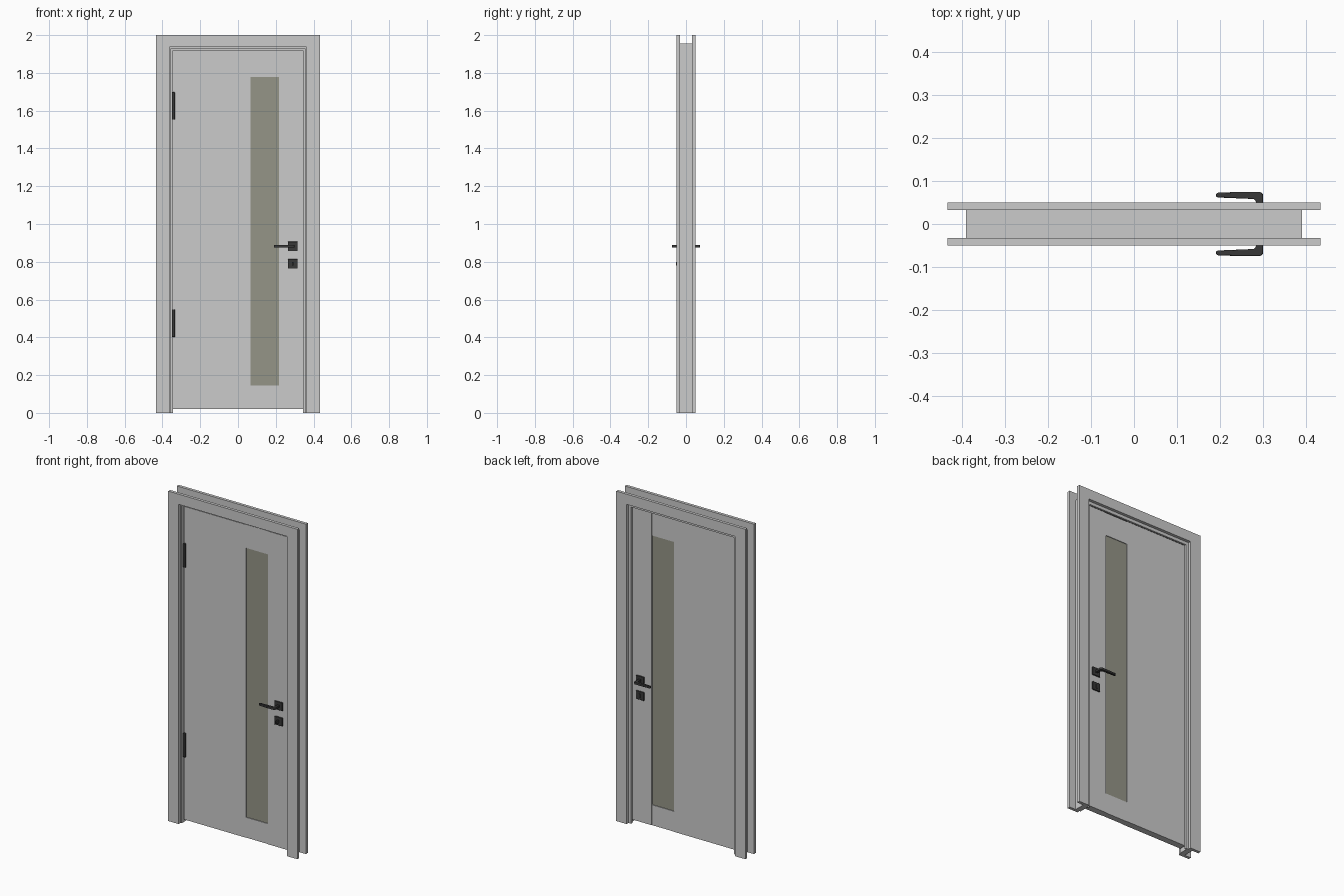
import bpy, bmesh, math
from mathutils import Vector

if "Cube" in bpy.data.objects:
    bpy.data.objects.remove(bpy.data.objects["Cube"])


def mat(name, rgb):
    m = bpy.data.materials.new(name)
    m.diffuse_color = (*rgb, 1)
    m.use_nodes = True
    m.node_tree.nodes["Principled BSDF"].inputs["Base Color"].default_value = m.diffuse_color
    return m


GREY = mat("painted grey", (0.60, 0.60, 0.60))
GLASS = mat("smoked glass", (0.30, 0.30, 0.245))
BLACK = mat("black metal", (0.04, 0.04, 0.04))


def finish(name, bm, material, bevel=0, segs=2):
    bmesh.ops.recalc_face_normals(bm, faces=bm.faces)
    me = bpy.data.meshes.new(name)
    bm.to_mesh(me)
    bm.free()
    me.materials.append(material)
    ob = bpy.data.objects.new(name, me)
    bpy.context.collection.objects.link(ob)
    if bevel:
        b = ob.modifiers.new("bevel", "BEVEL")
        b.width, b.segments, b.limit_method = bevel, segs, 'ANGLE'
    return ob


def box(name, x, y, z, material, bevel=0):
    bm = bmesh.new()
    bmesh.ops.create_cube(bm, size=1)
    for v in bm.verts:
        v.co = Vector([(a[0] + a[1]) / 2 + c * (a[1] - a[0]) for a, c in zip((x, y, z), v.co)])
    return finish(name, bm, material, bevel)


def prism(name, pts, axis, a, b, material, bevel=0):
    """Extrude a 2D outline along y (points are x,z) or z (points are x,y)."""
    bm = bmesh.new()
    put = (lambda p: (p[0], a, p[1])) if axis == 'y' else (lambda p: (p[0], p[1], a))
    f = bm.faces.new([bm.verts.new(put(p)) for p in pts])
    r = bmesh.ops.extrude_face_region(bm, geom=[f])
    d = (0, b - a, 0) if axis == 'y' else (0, 0, b - a)
    bmesh.ops.translate(bm, vec=d, verts=[v for v in r['geom'] if isinstance(v, bmesh.types.BMVert)])
    return finish(name, bm, material, bevel)


def arch(name, xo, zo, xi, zi, y0, y1):
    """U-shaped frame, open at the floor."""
    pts = [(-xo, 0), (-xo, zo), (xo, zo), (xo, 0), (xi, 0), (xi, zi), (-xi, zi), (-xi, 0)]
    return prism(name, pts, 'y', y0, y1, GREY)


# Frame: casings on both faces, jamb lining and door stop
arch("front_casing", 0.433, 2.0, 0.363, 1.938, -0.05, -0.032)
arch("back_casing", 0.433, 2.0, 0.363, 1.938, 0.032, 0.05)
arch("jamb", 0.39, 1.955, 0.356, 1.930, -0.032, 0.032)
arch("door_stop", 0.356, 1.930, 0.345, 1.919, 0.021, 0.032)

# Door leaf: two side panels, rails above and below the glass
F, B = -0.02, 0.02
Z0, Z1 = 0.021, 1.919
box("hinge_side_panel", (-0.348, 0.066), (F, B), (Z0, Z1), GREY)
box("lock_side_panel", (0.216, 0.348), (F, B), (Z0, Z1), GREY)
box("bottom_rail", (0.066, 0.216), (F + 0.002, B - 0.002), (Z0, 0.144), GREY)
box("top_rail", (0.066, 0.216), (F + 0.002, B - 0.002), (1.777, Z1), GREY)
box("glass", (0.066, 0.216), (F + 0.006, B - 0.006), (0.144, 1.777), GLASS)

# Hinges: leaf plate and pin
for label, z in (("lower", 0.475), ("upper", 1.625)):
    box(label + "_hinge", (-0.350, -0.334), (F - 0.008, F + 0.004), (z - 0.073, z + 0.073), BLACK, 0.003)

# Lever handles and lock plates on both faces
for label, s in (("front", -1), ("back", 1)):
    def ys(a, b):
        return tuple(sorted((s * a, s * b)))
    box(label + "_handle_plate", (0.264, 0.316), ys(0.019, 0.028), (0.857, 0.907), BLACK, 0.002)
    box(label + "_lock_plate", (0.264, 0.316), ys(0.019, 0.028), (0.764, 0.814), BLACK, 0.002)
    # neck and tapered grip as one profile
    grip = [(0.283, 0.027), (0.283, 0.052), (0.278, 0.058), (0.195, 0.0615), (0.190, 0.064),
            (0.190, 0.070), (0.195, 0.0728), (0.25, 0.0745), (0.293, 0.0745), (0.299, 0.070), (0.299, 0.027)]
    prism(label + "_lever", [(x, s * y) for x, y in grip], 'z', 0.875, 0.889, BLACK, 0.002)
    # lock: turn knob in front, key cylinder at the back
    if s < 0:
        box("thumb_turn", (0.285, 0.295), (-0.054, -0.027), (0.779, 0.799), BLACK, 0.002)
    else:
        box("key_cylinder", (0.285, 0.295), (0.027, 0.031), (0.776, 0.802), BLACK, 0.002)

for ob in bpy.context.scene.objects:
    if ob.data.materials[0] == BLACK:
        bpy.ops.object.select_all(action='DESELECT')
        ob.select_set(True)
        bpy.context.view_layer.objects.active = ob
        bpy.ops.object.shade_smooth_by_angle(angle=math.radians(40))
